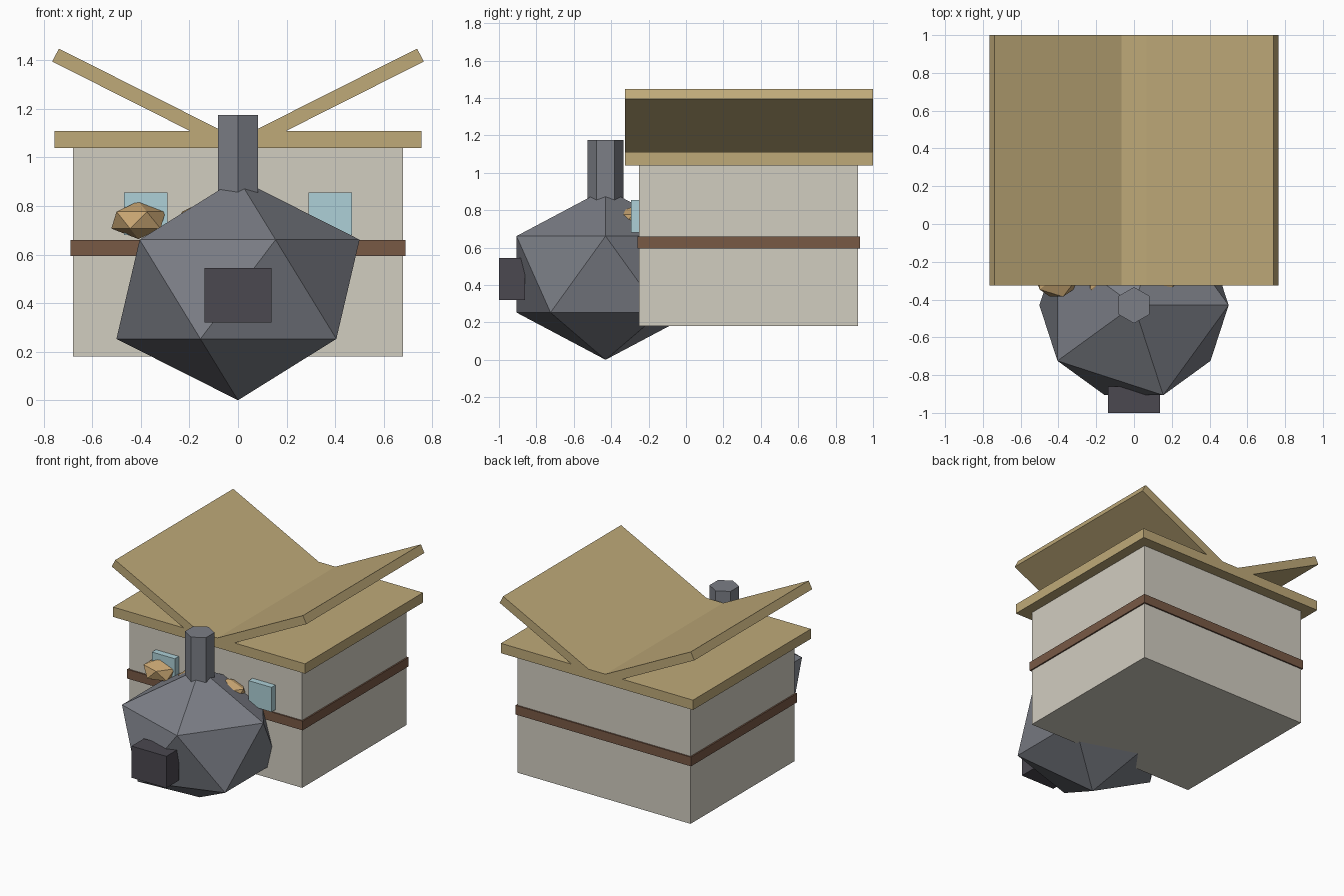
import bpy
from math import atan2, cos, sin

if "Cube" in bpy.data.objects:
    bpy.data.objects.remove(bpy.data.objects["Cube"])


def material(name, rgb):
    m = bpy.data.materials.new(name)
    m.diffuse_color = (*rgb, 1)
    m.use_nodes = True
    m.node_tree.nodes["Principled BSDF"].inputs["Base Color"].default_value = m.diffuse_color
    return m


PLASTER = material("plaster", (0.64, 0.61, 0.53))
TIMBER = material("timber", (0.19, 0.10, 0.06))
THATCH = material("thatch", (0.52, 0.40, 0.19))
STONE = material("stone", (0.20, 0.21, 0.24))
IRON = material("iron", (0.07, 0.065, 0.08))
GLASS = material("glass", (0.42, 0.63, 0.68))
BREAD = material("bread", (0.58, 0.38, 0.17))


def finish(name, mat):
    ob = bpy.context.object
    ob.name = name
    ob.data.materials.append(mat)
    return ob


def box(name, mat, x, y, z):
    """Box from (min, max) ranges."""
    bpy.ops.mesh.primitive_cube_add(size=1, location=[sum(r) / 2 for r in (x, y, z)])
    bpy.context.object.scale = [r[1] - r[0] for r in (x, y, z)]
    return finish(name, mat)


def ico(name, mat, loc, scale):
    bpy.ops.mesh.primitive_ico_sphere_add(subdivisions=1, radius=1, location=loc)
    bpy.context.object.scale = scale
    return finish(name, mat)


# House body, timber band and roof slab
box("house_walls", PLASTER, (-0.68, 0.68), (-0.25, 0.92), (0.18, 1.04))
box("timber_band", TIMBER, (-0.69, 0.69), (-0.26, 0.93), (0.595, 0.66))
box("roof_slab", THATCH, (-0.755, 0.755), (-0.325, 1.0), (1.04, 1.11))

# Two roof boards rising outwards, and a window on each side
for side, label in ((-1, "left"), (1, "right")):
    angle = atan2(0.345, 0.685)
    cx, cz = 0.4225 - 0.03 * sin(angle), 1.2225 + 0.03 * cos(angle)
    wing = box(f"roof_board_{label}", THATCH, (side * cx - 0.3835, side * cx + 0.3835),
               (-0.325, 1.0), (cz - 0.03, cz + 0.03))
    wing.rotation_euler.y = -side * angle
    box(f"window_{label}", GLASS, (side * 0.38 - 0.09, side * 0.38 + 0.09),
        (-0.295, -0.235), (0.68, 0.855))

# Stone oven with hexagonal chimney and iron door
ico("oven", STONE, (0, -0.43, 0.457), (0.56, 0.56, 0.457))
bpy.ops.mesh.primitive_cylinder_add(vertices=6, radius=0.096, depth=0.4,
                                    location=(0, -0.43, 0.975))
finish("chimney", STONE)
box("oven_door", IRON, (-0.137, 0.137), (-1.0, -0.86), (0.32, 0.545))

# Row of loaves on the ledge behind the oven
for i in range(3):
    ico(f"loaf_{i + 1}", BREAD, (-0.41 + 0.27 * i, -0.283, 0.742), (0.125, 0.12, 0.078))
